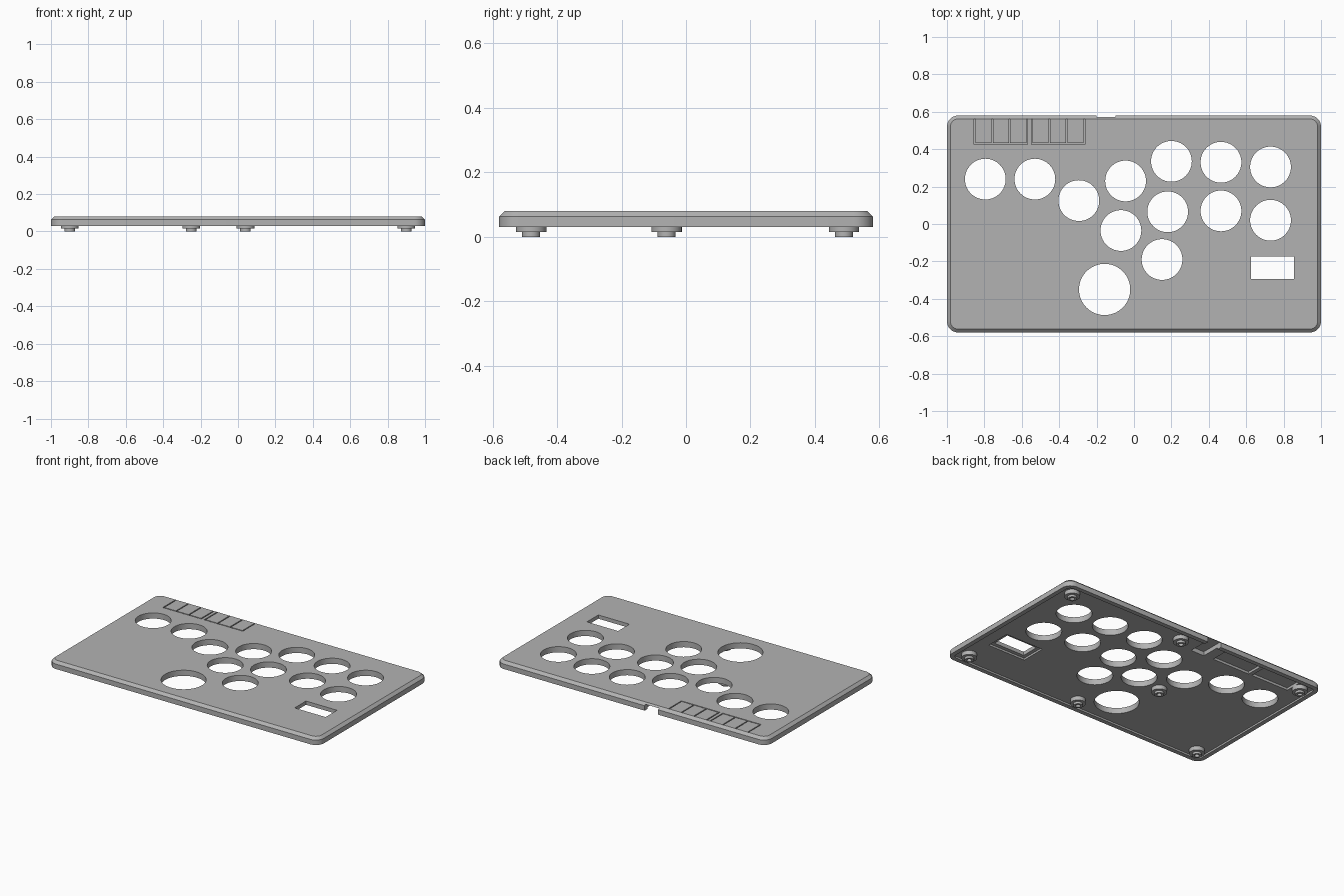
import bpy, bmesh, math
from mathutils import Matrix, Vector

cube = bpy.data.objects.get("Cube")
if cube:
    bpy.data.objects.remove(cube, do_unlink=True)

# Single grey plastic
GREY = (0.45, 0.45, 0.45, 1)
plastic = bpy.data.materials.new("grey_plastic")
plastic.use_nodes = True
plastic.diffuse_color = GREY
plastic.node_tree.nodes["Principled BSDF"].inputs["Base Color"].default_value = GREY

BOTTOM, SHOULDER, TOP, FLOOR = 0.03, 0.063, 0.08, 0.042
HALF_X, HALF_Y, CORNER = 1.0, 0.58, 0.06


def make_object(name, bm):
    bmesh.ops.recalc_face_normals(bm, faces=bm.faces)
    mesh = bpy.data.meshes.new(name)
    bm.to_mesh(mesh)
    bm.free()
    mesh.materials.append(plastic)
    obj = bpy.data.objects.new(name, mesh)
    bpy.context.collection.objects.link(obj)
    return obj


def rounded_slab(name, levels, steps=8):
    """Stack of rounded rectangles, each level given as (z, inset)."""
    bm = bmesh.new()
    rings = []
    for z, inset in levels:
        r, ring = CORNER - inset, []
        for quarter, (sx, sy) in enumerate([(1, 1), (-1, 1), (-1, -1), (1, -1)]):
            for i in range(steps + 1):
                a = (quarter + i / steps) * math.pi / 2
                ring.append(bm.verts.new((sx * (HALF_X - CORNER) + r * math.cos(a),
                                          sy * (HALF_Y - CORNER) + r * math.sin(a), z)))
        rings.append(ring)
    for low, high in zip(rings, rings[1:]):
        for i in range(len(low)):
            j = (i + 1) % len(low)
            bm.faces.new((low[i], low[j], high[j], high[i]))
    bm.faces.new(rings[0])
    bm.faces.new(rings[-1])
    return make_object(name, bm)


def box(x0, x1, y0, y1, z0, z1):
    bm = bmesh.new()
    centre = Vector((x0 + x1, y0 + y1, z0 + z1)) / 2
    size = Matrix.Diagonal((x1 - x0, y1 - y0, z1 - z0, 1))
    bmesh.ops.create_cube(bm, size=1, matrix=Matrix.Translation(centre) @ size)
    return make_object("cutter", bm)


def drill(x, y, r):
    bm = bmesh.new()
    bmesh.ops.create_cone(bm, cap_ends=True, segments=64, radius1=r, radius2=r,
                          depth=0.3, matrix=Matrix.Translation((x, y, 0.05)))
    return make_object("cutter", bm)


def cut(target, cutter):
    mod = target.modifiers.new("cut", 'BOOLEAN')
    mod.operation, mod.solver, mod.object = 'DIFFERENCE', 'EXACT', cutter
    bpy.context.view_layer.objects.active = target
    bpy.ops.object.modifier_apply(modifier=mod.name)
    bpy.data.objects.remove(cutter, do_unlink=True)


# Top shell with chamfered upper edge and a shallow recess underneath
shell = rounded_slab("top_shell", [(BOTTOM, 0), (SHOULDER, 0), (TOP, 0.018)])
cut(shell, rounded_slab("cutter", [(0, 0.03), (FLOOR, 0.03)]))

# Round button holes
BUTTONS = [(-0.795, 0.24), (-0.53, 0.24), (-0.295, 0.125), (-0.045, 0.23),
           (-0.07, -0.035), (0.2, 0.335), (0.18, 0.065), (0.465, 0.33),
           (0.465, 0.07), (0.73, 0.305), (0.73, 0.02), (0.15, -0.19)]
for x, y in BUTTONS:
    cut(shell, drill(x, y, 0.109))
cut(shell, drill(-0.157, -0.35, 0.137))

# Display window with a wider pocket behind it
cut(shell, box(0.625, 0.855, -0.295, -0.175, -0.1, 0.2))
cut(shell, box(0.6, 0.88, -0.32, -0.15, 0, 0.055))

# Cable notch in the back edge
cut(shell, box(-0.2, -0.1, 0.42, 0.7, 0, 0.07))

# Two banks of three small keys: thin grooves above, pockets below
KEY, SLOT, KEY_FRONT, KEY_BACK = 0.093, 0.007, 0.425, 0.562
for left in (-0.855, -0.549):
    right = left + 3 * KEY
    cut(shell, box(left, right, KEY_FRONT, 0.545, 0, 0.058))
    cut(shell, box(left, right + SLOT, KEY_FRONT, KEY_FRONT + SLOT, 0.07, 0.1))
    for i in range(4):
        x = left + i * KEY
        cut(shell, box(x, x + SLOT, KEY_FRONT + 0.001, KEY_BACK, 0.0695, 0.1))

# Stepped screw bosses with blind holes
PROFILE = [(0.047, 0.046), (0.047, 0.015), (0.028, 0.015), (0.028, 0),
           (0.015, 0), (0.015, 0.03), (0, 0.03)]
BOSSES = [(x, y) for x in (-0.9, 0.04, 0.9) for y in (-0.48, 0.49)] + [(-0.25, -0.06)]
bosses = []
for x, y in BOSSES:
    bm = bmesh.new()
    verts = [bm.verts.new((r, 0, z)) for r, z in PROFILE]
    edges = [bm.edges.new(pair) for pair in zip(verts, verts[1:])]
    bmesh.ops.spin(bm, geom=verts + edges, cent=(0, 0, 0), axis=(0, 0, 1),
                   angle=math.tau, steps=32)
    bmesh.ops.remove_doubles(bm, verts=bm.verts, dist=0.0001)
    rim = [e for e in bm.edges if e.is_boundary]
    bmesh.ops.holes_fill(bm, edges=rim, sides=0)
    boss = make_object("screw_boss", bm)
    boss.location = (x, y, 0)
    bosses.append(boss)

# Smooth the round walls, keep the edges sharp
bpy.ops.object.select_all(action='DESELECT')
for obj in [shell] + bosses:
    obj.select_set(True)
bpy.context.view_layer.objects.active = shell
bpy.ops.object.shade_smooth_by_angle(angle=math.radians(30))
